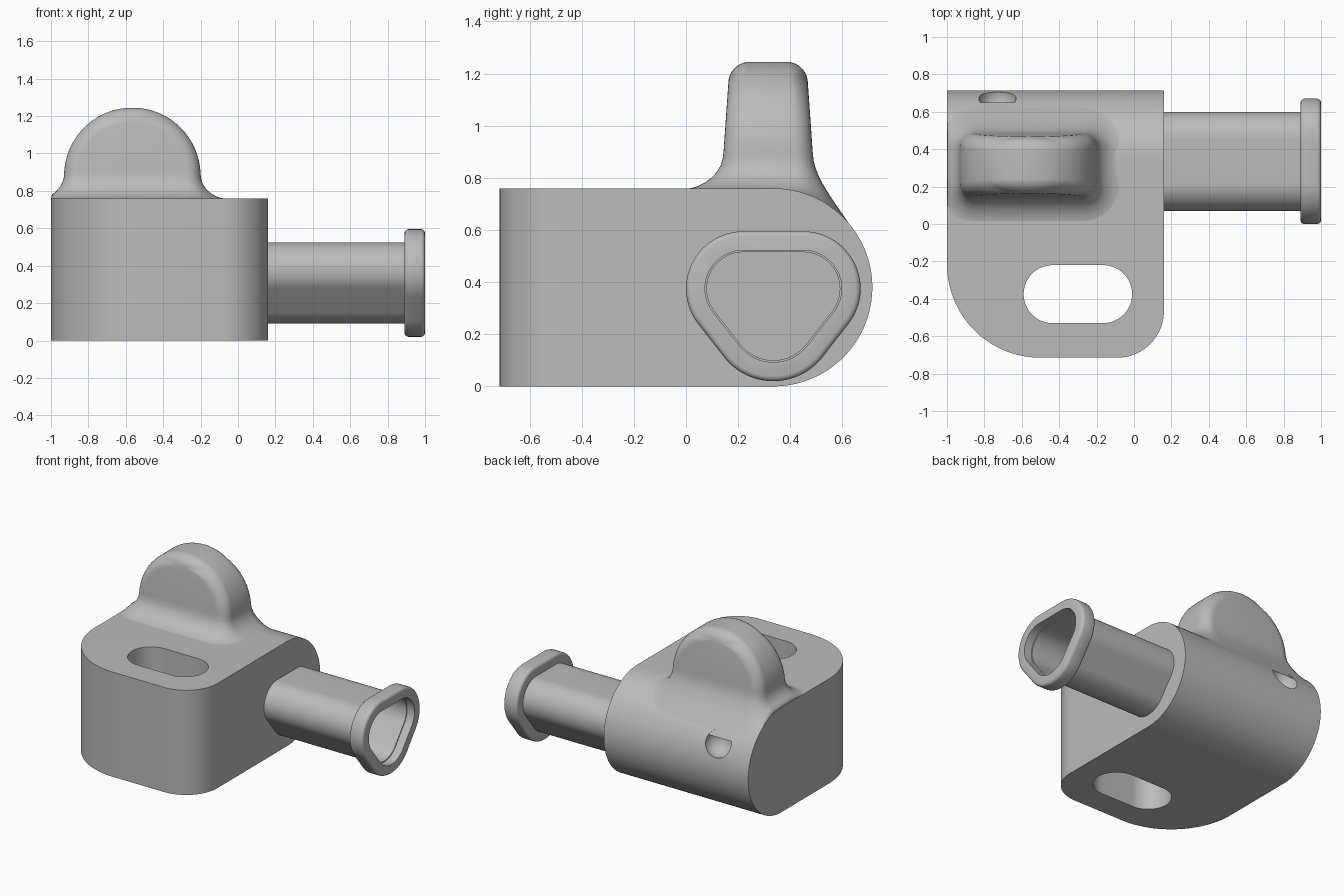
import bpy, bmesh
from math import sin, cos, pi, sqrt, radians
from mathutils import Vector
from mathutils.geometry import convex_hull_2d

cube = bpy.data.objects.get("Cube")
if cube:
    bpy.data.objects.remove(cube, do_unlink=True)

grey = bpy.data.materials.new("plain grey")
grey.use_nodes = True
COLOUR = (0.5, 0.5, 0.5, 1)
grey.diffuse_color = COLOUR
grey.node_tree.nodes["Principled BSDF"].inputs["Base Color"].default_value = COLOUR


def finish(bm, name):
    bmesh.ops.recalc_face_normals(bm, faces=bm.faces)
    mesh = bpy.data.meshes.new(name)
    bm.to_mesh(mesh)
    bm.free()
    mesh.materials.append(grey)
    obj = bpy.data.objects.new(name, mesh)
    bpy.context.collection.objects.link(obj)
    return obj


def prism(name, circles, axis, lo, hi, grow=0.0, steps=72):
    """Extrude the convex hull of circles (a, b, radius) along an axis."""
    pts = []
    for a, b, r in circles:
        n = steps if r else 1
        pts += [Vector((a + (r + grow) * cos(2 * pi * i / n),
                        b + (r + grow) * sin(2 * pi * i / n))) if r else Vector((a, b))
                for i in range(n)]
    outline = [pts[i] for i in convex_hull_2d(pts)]
    bm = bmesh.new()
    rows = []
    for h in (lo, hi):
        rows.append([bm.verts.new((h, p.x, p.y) if axis == "x" else (p.x, p.y, h))
                     for p in outline])
    n = len(outline)
    for i in range(n):
        j = (i + 1) % n
        bm.faces.new((rows[0][i], rows[0][j], rows[1][j], rows[1][i]))
    for row in rows:
        bm.faces.new(row)
    return finish(bm, name)


def apply(obj, mod):
    bpy.context.view_layer.objects.active = obj
    bpy.ops.object.modifier_apply(modifier=mod.name)


def boolean(obj, cutter, operation="DIFFERENCE"):
    mod = obj.modifiers.new("cut", "BOOLEAN")
    mod.operation = operation
    mod.solver = "EXACT"
    mod.object = cutter
    apply(obj, mod)
    bpy.data.objects.remove(cutter, do_unlink=True)


def smooth(obj, angle=30):
    bpy.ops.object.select_all(action="DESELECT")
    obj.select_set(True)
    bpy.context.view_layer.objects.active = obj
    bpy.ops.object.shade_smooth_by_angle(angle=radians(angle))


# Body: rounded plan crossed with a round-backed side profile
TOP, BACK_Y, BACK_R = 0.76, 0.335, 0.38
body = prism("body", [(-0.5, -0.215, 0.5), (-0.09, -0.465, 0.25), (0.16, 0.8, 0), (-1, 0.8, 0)],
             "z", -0.1, 0.9)
side = prism("side_profile", [(BACK_Y, BACK_R, BACK_R), (-0.8, 0, 0), (-0.8, TOP, 0)],
             "x", -1.2, 0.3, steps=96)
boolean(body, side, "INTERSECT")

# Slot through the front of the body
boolean(body, prism("slot", [(-0.435, -0.375, 0.155), (-0.165, -0.375, 0.155)], "z", -0.2, 1))

# Round dimple in the curved back
bm = bmesh.new()
bmesh.ops.create_uvsphere(bm, u_segments=32, v_segments=16, radius=0.1)
tilt = radians(28)
bmesh.ops.translate(bm, verts=bm.verts,
                    vec=(-0.73, BACK_Y + BACK_R * cos(tilt), BACK_R + BACK_R * sin(tilt)))
boolean(body, finish(bm, "dimple"))
smooth(body)

# Hollow tube with a rounded-triangle section and an end flange
SECTION = [(0.22, 0.375, 0.15), (0.45, 0.375, 0.15), (0.335, 0.26, 0.17)]
tube = prism("tube", SECTION, "x", 0.12, 0.94)
boolean(tube, prism("tube_bore", SECTION, "x", 0.165, 1.1, grow=-0.01))
smooth(tube)

flange = prism("tube_flange", SECTION, "x", 0.89, 1.0, grow=0.07)
bevel = flange.modifiers.new("rounding", "BEVEL")
bevel.width = 0.02
bevel.segments = 3
bevel.limit_method = "ANGLE"
bevel.angle_limit = radians(50)
apply(flange, bevel)
boolean(flange, prism("flange_bore", SECTION, "x", 0.8, 1.1, grow=-0.003))
smooth(flange, 35)


# Domed fin, lofted upward from a flared foot that follows the body
def surface(y):
    d = min(max(y - BACK_Y, 0), BACK_R)
    return BACK_R + sqrt(BACK_R ** 2 - d * d)


def fin_ring(z):
    """Half width, half depth, corner size in x and y, and foot factor at a height."""
    radius, centre, rim = 0.365, 0.88, 0.075
    up = max(z - centre, 0)
    w = sqrt(max(radius ** 2 - up * up, 0))
    inner = sqrt(max((radius - rim) ** 2 - up * up, 0))
    depth = 0.15 + 0.07 * (1.2 - z)
    drop = radius - up
    cut = rim - sqrt(max(rim ** 2 - (rim - drop) ** 2, 0)) if drop < rim else 0
    foot = max(0, 1 - (z - TOP) / 0.13)
    flare = 0.155 * (1 - sqrt(max(1 - foot * foot, 0)))
    return w + flare, depth - cut + flare, w - inner + flare, rim - cut + flare, foot


bm = bmesh.new()
heights = [TOP + 0.13 * (1 - cos(pi / 2 * i / 10)) for i in range(10)]
heights += [0.88 + 0.365 * sin(pi / 2 * i / 28) for i in range(1, 28)]
rows = []
for z in heights:
    w, d, cx, cy, foot = fin_ring(z)
    row = []
    for quarter in range(4):
        sx = (1, -1, -1, 1)[quarter]
        sy = (1, 1, -1, -1)[quarter]
        for i in range(9):
            a = pi / 2 * (i if sx == sy else 8 - i) / 8
            x = -0.565 + sx * (w - cx + cx * cos(a))
            y = 0.315 + sy * (d - cy + cy * sin(a))
            zz = z + (surface(y) - TOP) * foot - 0.004 * foot
            row.append(bm.verts.new((max(x, -0.998), y, zz)))
    rows.append(row)
for low, high in zip(rows, rows[1:]):
    for i in range(len(low)):
        j = (i + 1) % len(low)
        bm.faces.new((low[i], low[j], high[j], high[i]))
bm.faces.new(rows[-1])
bmesh.ops.remove_doubles(bm, verts=bm.verts, dist=0.0005)
fin = finish(bm, "domed_fin")
smooth(fin, 60)
